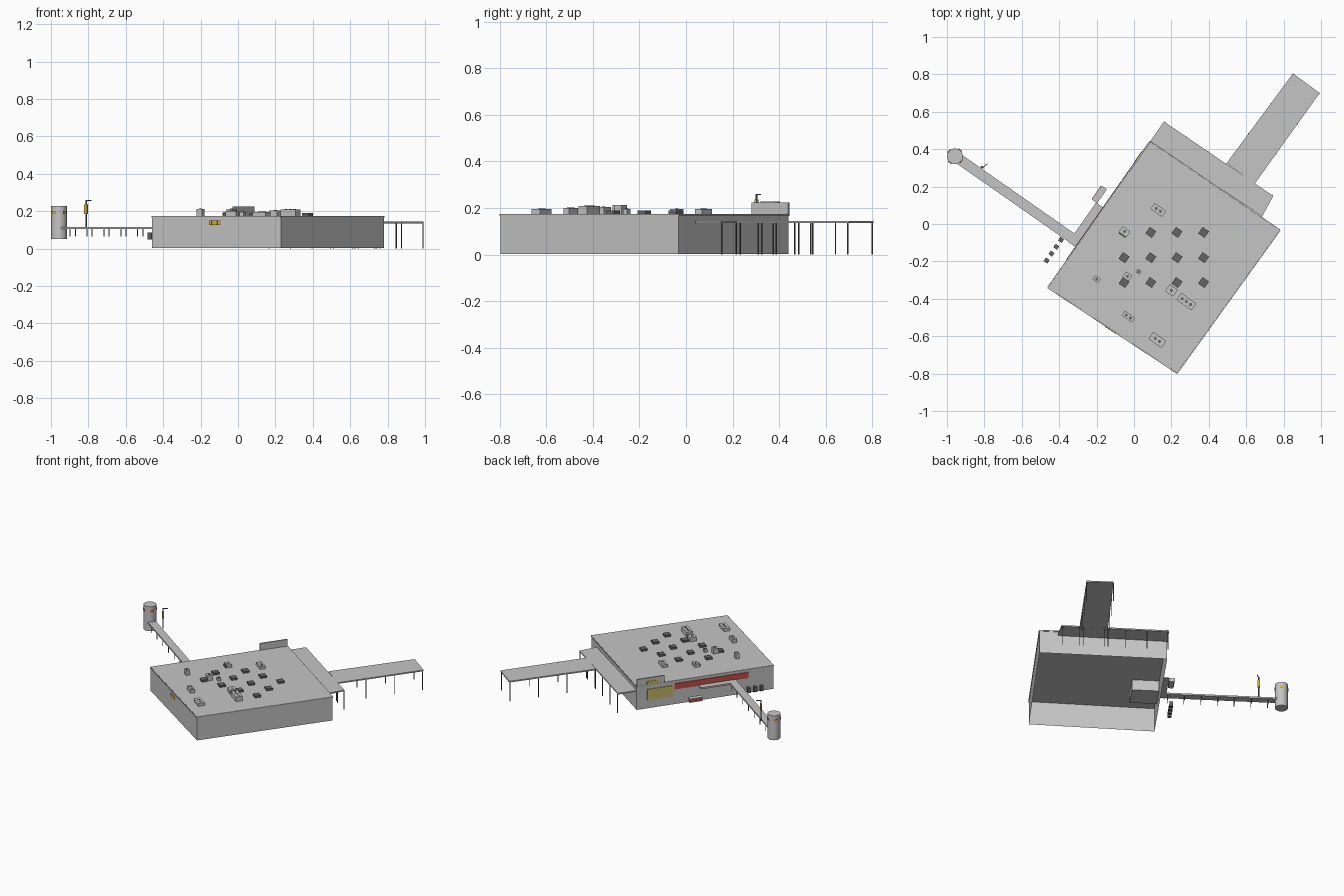
import bpy, bmesh, math
from mathutils import Vector

if "Cube" in bpy.data.objects:
    bpy.data.objects.remove(bpy.data.objects["Cube"])


def material(name, rgb):
    m = bpy.data.materials.new(name)
    m.diffuse_color = (*rgb, 1)
    m.use_nodes = True
    m.node_tree.nodes["Principled BSDF"].inputs["Base Color"].default_value = m.diffuse_color
    return m


GREY = material("concrete grey", (0.56, 0.56, 0.56))
DARK = material("dark grey", (0.13, 0.13, 0.13))
RED = material("red", (0.55, 0.08, 0.07))
OLIVE = material("pale yellow", (0.58, 0.50, 0.14))
YELLOW = material("sign yellow", (0.68, 0.48, 0.03))
DROP = -.004    # common height offset

# Building corners, and axes u (along front wall) and v (along left wall)
A, B, C, D = (Vector(p) for p in ((-.46, -.34), (.23, -.797), (.78, -.033), (.086, .441)))
V = (D - A).normalized()
U = Vector((V.y, -V.x))


def loc(u, v):
    return A + U * u + V * v


def rect(u0, u1, v0, v1):
    return [loc(u0, v0), loc(u1, v0), loc(u1, v1), loc(u0, v1)]


def block(centre, lu, lv):
    c, a, b = Vector(centre), U * lu / 2, V * lv / 2
    return [c - a - b, c + a - b, c + a + b, c - a + b]


def disc(centre, r, n):
    return [Vector(centre) + r * Vector((math.cos(i * math.tau / n),
            math.sin(i * math.tau / n))) for i in range(n)]


def prisms(name, mat, items, bottom=True):
    """One object made of upright prisms: (outline, z0, z1)."""
    bm = bmesh.new()
    for pts, z0, z1 in items:
        lo = [bm.verts.new((p[0], p[1], z0 + DROP)) for p in pts]
        hi = [bm.verts.new((p[0], p[1], z1 + DROP)) for p in pts]
        bm.faces.new(hi)
        if bottom:
            bm.faces.new(lo[::-1])
        for i in range(len(pts)):
            j = (i + 1) % len(pts)
            bm.faces.new((lo[i], lo[j], hi[j], hi[i]))
    bmesh.ops.recalc_face_normals(bm, faces=bm.faces[:])
    me = bpy.data.meshes.new(name)
    bm.to_mesh(me)
    bm.free()
    me.materials.append(mat)
    ob = bpy.data.objects.new(name, me)
    bpy.context.collection.objects.link(ob)
    return ob


def along(p, q, n):
    return [Vector(p).lerp(Vector(q), i / (n - 1)) for i in range(n)]


def plate(p, q, s0, s1, near, far):
    """Thin outline beside the wall p-q between fractions s0 and s1."""
    p, q = Vector(p), Vector(q)
    d = (q - p).normalized()
    n = Vector((d.y, -d.x))
    a, b = p.lerp(q, s0), p.lerp(q, s1)
    return [a + n * near, b + n * near, b + n * far, a + n * far]


# Hall, open underneath, with a slim roof edge
prisms("main_hall", GREY, [([A, B, C, D], .007, .1785)], bottom=False)
prisms("roof_edge", GREY, [(plate(p, q, 0, 1, .0005, .004), .17, .178)
                           for p, q in ((A, B), (B, C), (C, D), (D, A))])
prisms("entrance_room", GREY, [(rect(.001, .18, .2, .37), .1, .176)])

# Panels on the left wall
prisms("red_band", RED, [(rect(-.006, -.001, .176, .69), .115, .157)])
prisms("yellow_panel", OLIVE, [(rect(-.006, -.001, .70, .88), .068, .145)])
prisms("roof_sign_wall", GREY, [(rect(-.005, .004, .76, .953), .179, .228)])
prisms("roof_sign", YELLOW, [(rect(-.008, -.0055, .81, .885), .184, .204)])

# Sign on the front wall: four yellow tiles on a red strip
prisms("front_sign_back", RED, [(plate(A, B, .447, .533, .001, .004), .131, .153)])
prisms("front_sign", YELLOW, [(plate(A, B, .448 + .0215 * i, .467 + .0215 * i, .003, .007), .131, .154)
                              for i in range(4)])

# Rear canopies with posts
E, F, G = (.16, .548), (.745, .15), (.685, .04)
J1, K1, K2, J2 = (.495, .325), (.85, .805), (.993, .70), (.645, .215)
prisms("rear_canopy", GREY, [([D, G, F, E], .139, .148)])
prisms("long_canopy", GREY, [([J1, J2, K2, K1], .1395, .1485)])
rear = along(Vector(E).lerp(F, .01), Vector(E).lerp(F, .99), 6)
rear += along(J1, Vector(J1).lerp(K1, .99), 4) + along(J2, Vector(J2).lerp(K2, .99), 4)
prisms("rear_posts", DARK, [(block(p, .0045, .0045), .004, .139) for p in rear])

# Entrance canopy and covered walkway
prisms("entrance_canopy", GREY, [(rect(-.05, -.001, .262, .52), .109, .12)])
prisms("walkway_roof", GREY, [(rect(-.79, -.045, .264, .318), .1095, .1205)])
prisms("walkway_posts", DARK, [(block(p, .004, .004), .068, .11) for v in (.267, .315)
                               for p in along(loc(-.72, v), loc(-.06, v), 7)])

# Round tower with four signs
TOWER = Vector((-.957, .362))
tower = prisms("tower", GREY, [(disc(TOWER, .042, 32), .056, .232)])
for f in tower.data.polygons:
    f.use_smooth = abs(f.normal.z) < .5
tower.data.set_sharp_from_angle(angle=math.radians(40))
red, yellow = [], []
for k in range(4):
    a = math.radians(-40 + 90 * k)
    d, t = Vector((math.cos(a), math.sin(a))), Vector((-math.sin(a), math.cos(a)))
    for out, w, z0, z1, dst in ((.044, .011, .188, .206, red), (.046, .009, .190, .204, yellow)):
        c = TOWER + d * out
        i = TOWER + d * .038
        dst.append(([i - t * w, c - t * w, c + t * w, i + t * w], z0, z1))
prisms("tower_sign_backs", RED, red)
prisms("tower_signs", YELLOW, yellow)

# Mast with a banner and a top arm
M, N = Vector((-.812, .303)), Vector((-.785, .323))
prisms("mast", DARK, [(disc(M, .004, 8), .117, .264)])
prisms("mast_arm", DARK, [(plate(M, N, -.1, 1, 0, .004), .259, .264)])
prisms("banner", YELLOW, [(block(M, .018, .010), .19, .24)])

# Shelter and trolley stands beside the entrance
S = Vector((-.185, .158))
prisms("shelter", GREY, [(block(S, .034, .09), .037, .064)])
prisms("shelter_sign", RED, [(block(S - U * .018, .004, .085), .042, .06)])
prisms("trolley_stands", DARK, [(block(p, .024, .022), .053, .09)
                                for p in along((-.467, -.195), (-.39, -.085), 4)])

# Skylights
prisms("skylights", DARK, [(block((x, y), .042, .042), .179, .193)
                           for x in (-.053, .09, .23, .372) for y in (-.045, -.18, -.313)])

# Rooftop units: x, y, length, width, top, fans
units = ((.13, .075, .075, .038, .199, 2), (-.2, -.295, .036, .026, .216, 1),
         (.025, -.255, .026, .022, .2, 1), (-.035, -.28, .04, .036, .216, 1),
         (-.05, -.04, .05, .034, .2, 1), (.2, -.355, .052, .045, .208, 1),
         (.28, -.415, .098, .045, .213, 3), (-.03, -.495, .066, .03, .205, 2),
         (.125, -.62, .085, .045, .2, 2))
prisms("roof_units", GREY, [(block((x, y), l, w), .179, h) for x, y, l, w, h, n in units])
prisms("roof_fans", DARK, [(disc(Vector((x, y)) + U * (i - (n - 1) / 2) * .027, .008, 12), h - .002, h + .002)
                           for x, y, l, w, h, n in units for i in range(n)])
